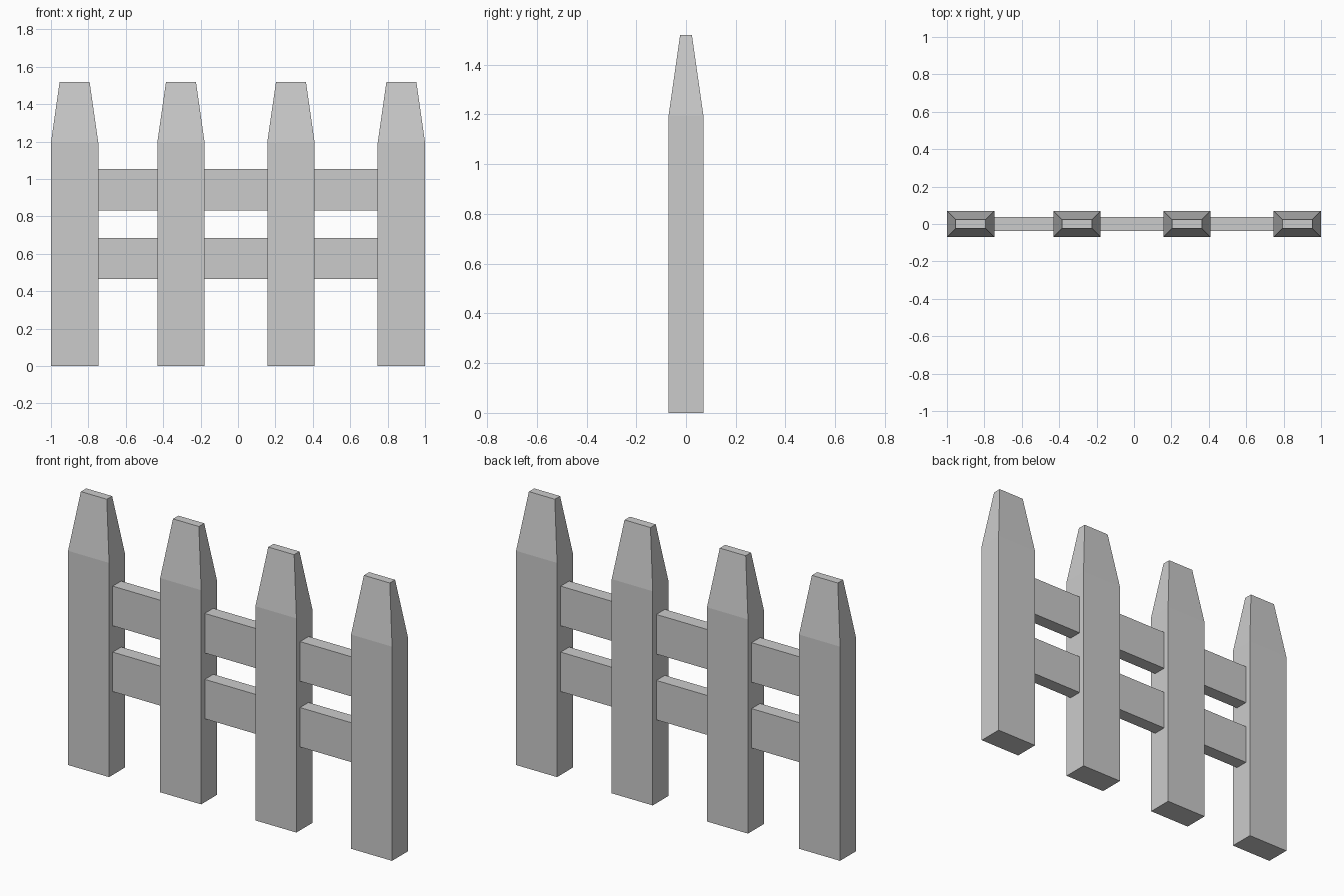
import bpy, bmesh

if "Cube" in bpy.data.objects:
    bpy.data.objects.remove(bpy.data.objects["Cube"])

POST_W, POST_D = 0.253, 0.14
TIP_W, TIP_D = 0.16, 0.047
SHOULDER, TOP = 1.195, 1.52
POST_X = [-0.8735, -0.305, 0.283, 0.8735]
RAIL_D = 0.075
RAIL_Z = [(0.465, 0.685), (0.832, 1.053)]


def loft(name, sections):
    """Solid through stacked rectangles (cx, width, depth, z)."""
    bm = bmesh.new()
    rings = []
    for cx, w, d, z in sections:
        rings.append([bm.verts.new((cx + sx * w / 2, sy * d / 2, z))
                      for sx, sy in ((-1, -1), (1, -1), (1, 1), (-1, 1))])
    bm.faces.new(rings[0][::-1])
    bm.faces.new(rings[-1])
    for a, b in zip(rings, rings[1:]):
        for i in range(4):
            j = (i + 1) % 4
            bm.faces.new((a[i], a[j], b[j], b[i]))
    mesh = bpy.data.meshes.new(name)
    bm.to_mesh(mesh)
    bm.free()
    obj = bpy.data.objects.new(name, mesh)
    bpy.context.collection.objects.link(obj)
    return obj


# Pickets with tapered, blunt tips
for i, x in enumerate(POST_X, 1):
    loft(f"picket_{i}", [(x, POST_W, POST_D, 0),
                         (x, POST_W, POST_D, SHOULDER),
                         (x, TIP_W, TIP_D, TOP)])

# Rail segments filling the gaps between pickets
for level, (z0, z1) in zip(("lower", "upper"), RAIL_Z):
    for i, (xa, xb) in enumerate(zip(POST_X, POST_X[1:]), 1):
        left, right = xa + POST_W / 2, xb - POST_W / 2
        cx, w = (left + right) / 2, right - left
        loft(f"{level}_rail_{i}", [(cx, w, RAIL_D, z0), (cx, w, RAIL_D, z1)])
